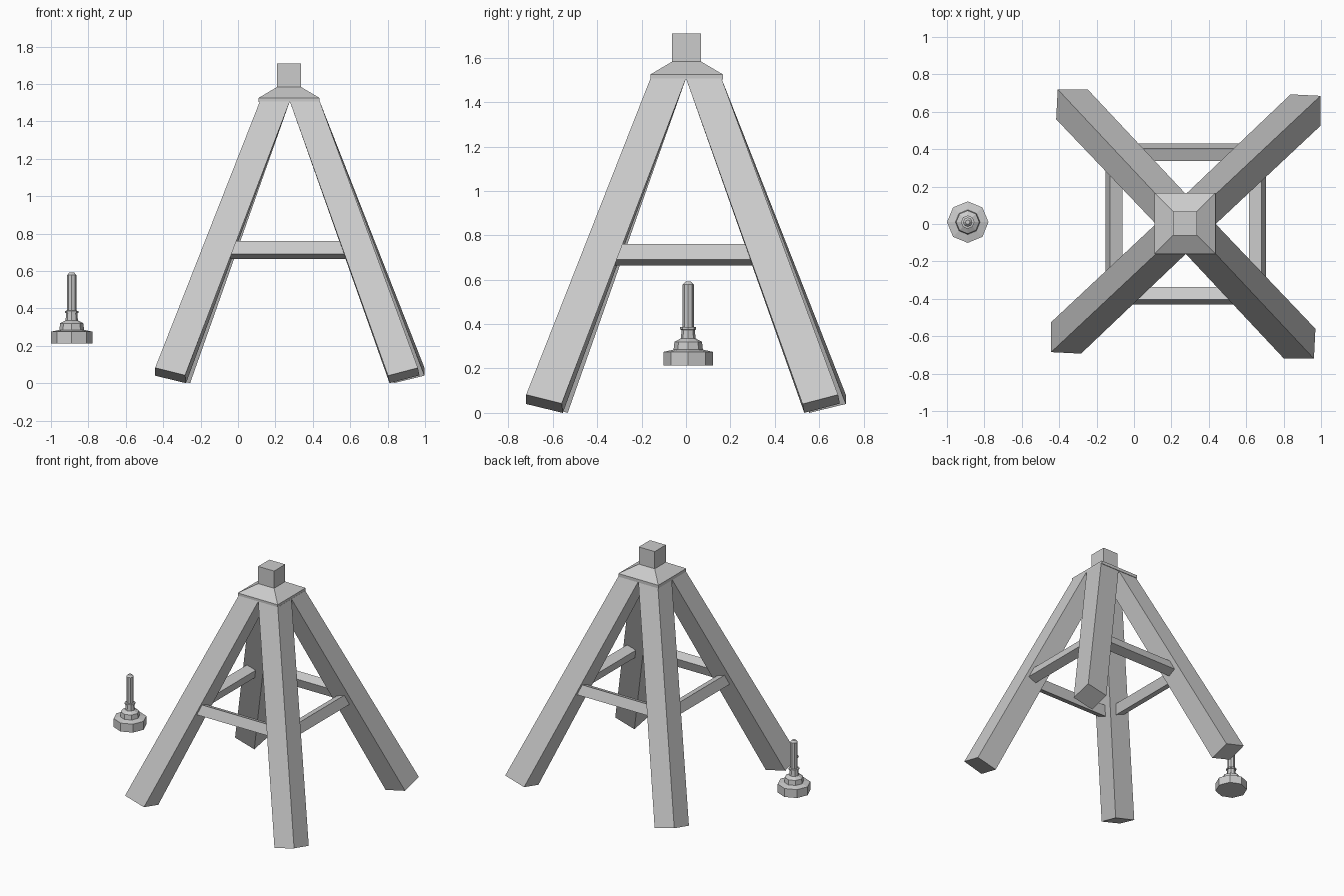
import bpy, bmesh, math
from mathutils import Matrix

if "Cube" in bpy.data.objects:
    bpy.data.objects.remove(bpy.data.objects["Cube"])

CX = 0.277  # centre of the stand in x


def finish(name, bm, matrix=Matrix()):
    bmesh.ops.recalc_face_normals(bm, faces=bm.faces)
    me = bpy.data.meshes.new(name)
    bm.to_mesh(me)
    bm.free()
    me.transform(matrix)
    ob = bpy.data.objects.new(name, me)
    bpy.context.collection.objects.link(ob)
    return ob


def loft(name, rings, matrix=Matrix()):
    """Closed flat-faced solid through rings with equal point counts."""
    bm = bmesh.new()
    loops = [[bm.verts.new(p) for p in ring] for ring in rings]
    n = len(loops[0])
    for a, b in zip(loops, loops[1:]):
        for i in range(n):
            j = (i + 1) % n
            bm.faces.new((a[i], a[j], b[j], b[i]))
    bm.faces.new(loops[0])
    bm.faces.new(loops[-1])
    return finish(name, bm, matrix)


def square(h, z):
    return [(-h, -h, z), (h, -h, z), (h, h, z), (-h, h, z)]


# Leg: square post leaning inward, foot cut square to its axis
foot = [(-.72, -.685, .082), (-.56, -.693, .042), (-.555, -.533, 0), (-.72, -.525, .04)]
head = [(-.16, -.16, 1.507), (0, -.16, 1.507), (0, 0, 1.507), (-.16, 0, 1.507)]

# Brace: square bar tilted to follow the lean of the legs
brace_section = [(-.43, .69), (-.405, .76), (-.338, .735), (-.362, .665)]
brace = [[(x, y, z) for y, z in brace_section] for x in (-.335, .335)]

for i, side in enumerate(("front_left", "front_right", "back_right", "back_left")):
    m = Matrix.Translation((CX, 0, 0)) @ Matrix.Rotation(i * math.pi / 2, 4, 'Z')
    loft("leg_" + side, [foot, head], m)
for i, side in enumerate(("front", "right", "back", "left")):
    m = Matrix.Translation((CX, 0, 0)) @ Matrix.Rotation(i * math.pi / 2, 4, 'Z')
    loft("brace_" + side, brace, m)

# Cap: thin plate, sloped shoulder and square block
loft("top_cap",
     [square(.163, 1.502), square(.163, 1.525), square(.065, 1.583), square(.065, 1.71)],
     Matrix.Translation((CX - .004, .003, 0)))

# Separate stepped octagonal finial with collar and thin shaft
profile = [(.111, .213), (.111, .275), (.066, .285), (.062, .32), (.033, .336),
           (.03, .374), (.036, .376), (.036, .386), (.025, .388), (.025, .578), (.012, .592)]
loft("octagonal_finial",
     [[(r * math.cos(k * math.pi / 4), r * math.sin(k * math.pi / 4), z) for k in range(8)]
      for r, z in profile],
     Matrix.Translation((-.889, .01, 0)))
